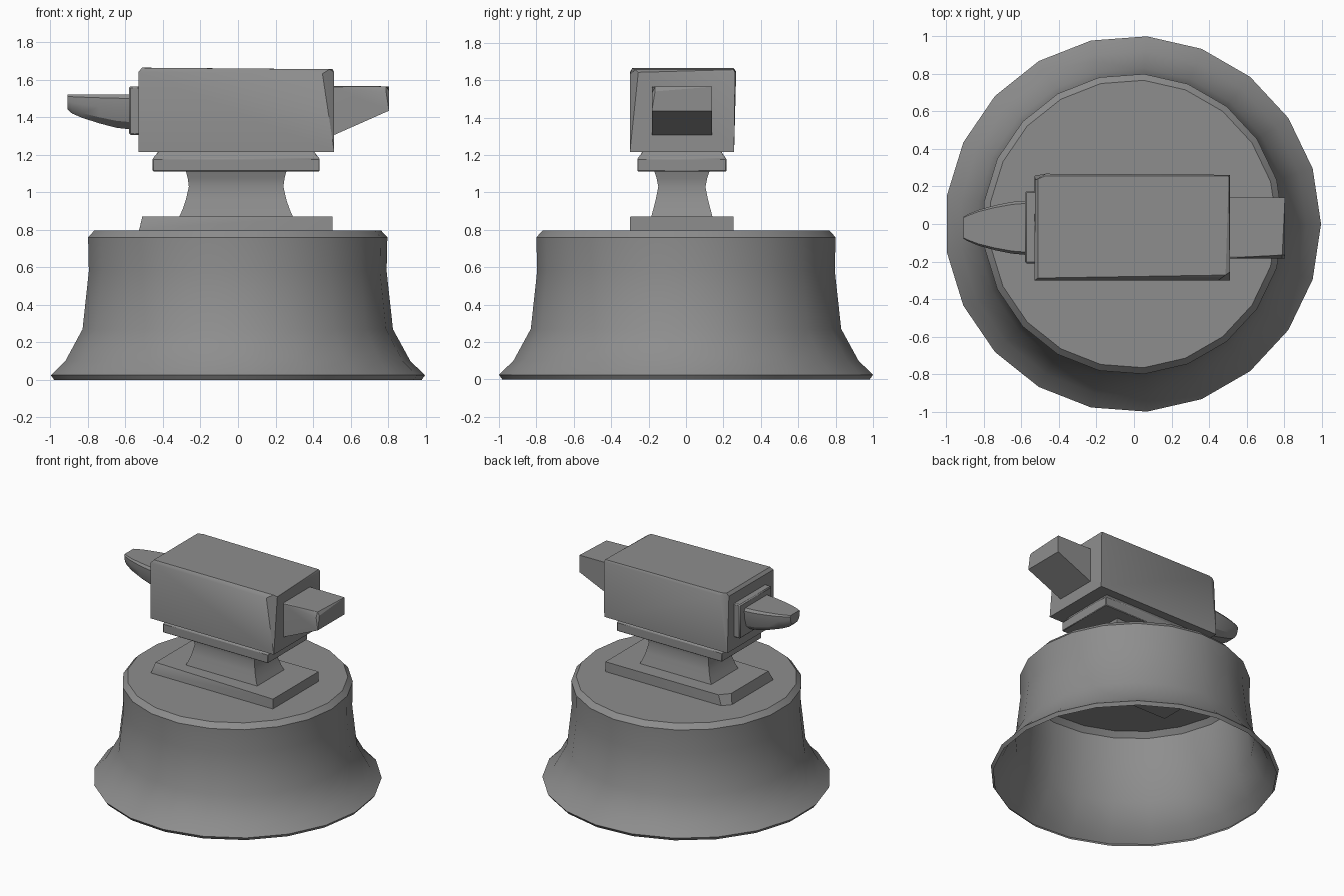
import bpy, bmesh, math

cube = bpy.data.objects.get("Cube")
if cube:
    bpy.data.objects.remove(cube, do_unlink=True)

GREY = (0.27, 0.27, 0.27, 1)
iron = bpy.data.materials.new("iron grey")
iron.diffuse_color = GREY
iron.use_nodes = True
iron.node_tree.nodes["Principled BSDF"].inputs["Base Color"].default_value = GREY


def finish(name, bm, bevel=0.0, recalc=True):
    """Turn a bmesh into a shaded object."""
    if recalc:
        bmesh.ops.recalc_face_normals(bm, faces=bm.faces)
    mesh = bpy.data.meshes.new(name)
    bm.to_mesh(mesh)
    bm.free()
    mesh.materials.append(iron)
    obj = bpy.data.objects.new(name, mesh)
    bpy.context.collection.objects.link(obj)
    bpy.ops.object.select_all(action='DESELECT')
    obj.select_set(True)
    bpy.context.view_layer.objects.active = obj
    bpy.ops.object.shade_smooth_by_angle(angle=math.radians(30))
    if bevel:
        mod = obj.modifiers.new("worn edges", 'BEVEL')
        mod.width = bevel
        mod.segments = 1
    return obj


def hull(name, points, bevel=0.0):
    """Solid block wrapped around a few corner points."""
    bm = bmesh.new()
    for p in points:
        bm.verts.new(p)
    bmesh.ops.convex_hull(bm, input=bm.verts[:])
    bmesh.ops.dissolve_limit(bm, angle_limit=0.01, verts=bm.verts[:], edges=bm.edges[:])
    return finish(name, bm, bevel)


def loft(name, rings, cap_start=True, cap_end=True, bevel=0.0):
    """Skin a list of matching closed rings."""
    bm = bmesh.new()
    loops = [[bm.verts.new(p) for p in ring] for ring in rings]
    for a, b in zip(loops, loops[1:]):
        for i in range(len(a)):
            j = (i + 1) % len(a)
            bm.faces.new((a[i], a[j], b[j], b[i]))
    if cap_start:
        bm.faces.new(loops[0][::-1])
    if cap_end:
        bm.faces.new(loops[-1])
    return finish(name, bm, bevel, recalc=cap_start)


def rect(z, hx, hy, cx=-0.01, cy=-0.022):
    return [(cx + sx * hx, cy + sy * hy, z) for sx, sy in ((-1, -1), (1, -1), (1, 1), (-1, 1))]


def circle(r, z, sides=21):
    step = math.tau / sides
    return [(r * math.cos(i * step) - 0.006, r * math.sin(i * step), z) for i in range(sides)]


def quad(x0, x1, y0, y1, z):
    return [(x, y, z) for x in (x0, x1) for y in (y0, y1)]


# Hollow flared pedestal, open underneath
profile = [(0.985, 0), (1.003, 0.025), (0.925, 0.10), (0.832, 0.27),
           (0.798, 0.58), (0.802, 0.76), (0.768, 0.797)]
loft("pedestal", [circle(r, z) for r, z in profile], cap_start=False)

# Foot plate with a slanted front edge and one clipped corner
hull("foot_plate", quad(-0.53, 0.505, -0.30, 0.20, 0.785) + [
    (0.505, 0.255, 0.785), (-0.48, 0.255, 0.785), (-0.525, -0.30, 0.805),
    (-0.51, -0.27, 0.872), (0.505, -0.298, 0.872), (0.505, 0.255, 0.872),
    (-0.45, 0.25, 0.872), (-0.51, 0.18, 0.872)])

# Curved waist
loft("waist", [rect(z, hx, hy) for z, hx, hy in (
    (0.865, 0.305, 0.165), (0.91, 0.285, 0.153), (0.96, 0.268, 0.14),
    (1.03, 0.252, 0.126), (1.075, 0.258, 0.135), (1.12, 0.27, 0.15))])

# Collar under the body
loft("collar", [rect(z, hx, hy) for z, hx, hy in (
    (1.112, 0.445, 0.238), (1.18, 0.445, 0.238), (1.203, 0.425, 0.22),
    (1.22, 0.415, 0.21))], bevel=0.004)

# Body block with two corners worn away towards the top
hull("body", quad(-0.53, 0.513, -0.30, 0.257, 1.215) + [
    (-0.53, -0.30, 1.642), (0.45, -0.30, 1.632), (0.512, -0.255, 1.642),
    (0.512, 0.262, 1.642), (-0.47, 0.268, 1.645), (-0.528, 0.235, 1.642),
    (-0.512, -0.288, 1.664), (0.488, -0.272, 1.656), (0.505, 0.255, 1.656),
    (-0.475, 0.255, 1.664), (-0.512, 0.24, 1.664)])

# Plate behind the horn
hull("horn_plate", quad(-0.58, -0.52, -0.21, 0.175, 1.305)
     + quad(-0.58, -0.52, -0.21, 0.175, 1.565), bevel=0.008)


# Horn: flat top, rounded belly, tapering to a blunt tip
def horn_ring(x, w, bottom, top=1.52, cy=-0.02):
    section = [(-0.9, 1), (-1, 0.9), (-0.97, 0.6), (-0.82, 0.25), (-0.5, 0.05)]
    section += [(-u, v) for u, v in reversed(section)]
    return [(x, cy + u * w, bottom + v * (top - bottom)) for u, v in section]


loft("horn", [horn_ring(x, w, b) for x, w, b in (
    (-0.57, 0.145, 1.325), (-0.65, 0.138, 1.335), (-0.74, 0.12, 1.36),
    (-0.83, 0.095, 1.39), (-0.885, 0.072, 1.415), (-0.91, 0.058, 1.44))])

# Heel wedge
hull("heel", quad(0.50, 0.50, -0.183, 0.14, 1.30)[:2] + [
    (0.805, -0.183, 1.435), (0.805, 0.14, 1.435), (0.50, -0.183, 1.562),
    (0.79, -0.183, 1.53), (0.805, -0.165, 1.54), (0.79, -0.165, 1.565),
    (0.50, -0.175, 1.567), (0.50, 0.14, 1.567), (0.805, 0.14, 1.565)])
